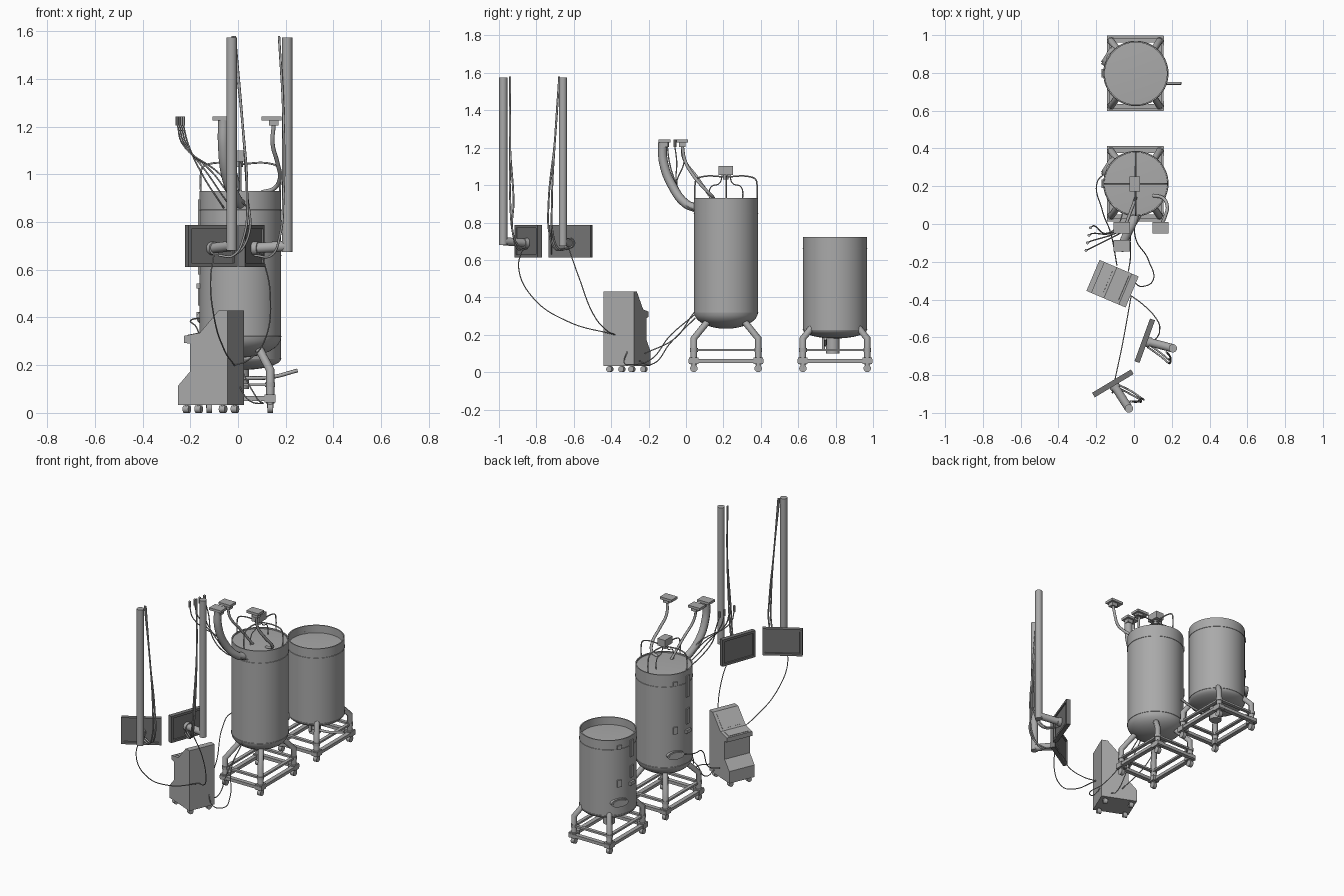
import bpy, bmesh, math
from mathutils import Vector, Matrix

if "Cube" in bpy.data.objects:
    bpy.data.objects.remove(bpy.data.objects["Cube"])


def material(name, v):
    m = bpy.data.materials.new(name)
    m.diffuse_color = (v, v, v, 1)
    m.use_nodes = True
    m.node_tree.nodes["Principled BSDF"].inputs["Base Color"].default_value = m.diffuse_color
    return m


GREY = material("mid_grey", .40)
DARK = material("dark_grey", .17)


def link(name, data, mat=None):
    data.materials.append(mat or GREY)
    ob = bpy.data.objects.new(name, data)
    bpy.context.collection.objects.link(ob)
    return ob


def add_mesh(name, bm, mat=None):
    bmesh.ops.recalc_face_normals(bm, faces=bm.faces)
    me = bpy.data.meshes.new(name)
    bm.to_mesh(me)
    bm.free()
    return link(name, me, mat)


def box(name, loc, size, rot=0.0, inset=0.0, mat=None):
    bm = bmesh.new()
    bmesh.ops.create_cube(bm, size=1)
    bmesh.ops.scale(bm, vec=size, verts=bm.verts)
    if inset:  # recessed panel on both broad faces
        faces = [f for f in bm.faces if abs(f.normal.y) > 0.9]
        bmesh.ops.inset_individual(bm, faces=faces, thickness=inset, depth=0)
        bmesh.ops.inset_individual(bm, faces=faces, thickness=0.002, depth=-0.007)
    ob = add_mesh(name, bm, mat)
    ob.matrix_world = Matrix.Translation(loc) @ Matrix.Rotation(rot, 4, 'Z')
    return ob


def rod(name, a, b, r, n=16, squash=1.0):
    a, b = Vector(a), Vector(b)
    bm = bmesh.new()
    bmesh.ops.create_cone(bm, cap_ends=True, segments=n, radius1=r, radius2=r,
                          depth=(b - a).length)
    bmesh.ops.scale(bm, vec=(1, squash, 1), verts=bm.verts)
    ob = add_mesh(name, bm)
    ob.matrix_world = Matrix.Translation((a + b) / 2) @ \
        (b - a).to_track_quat('Z', 'Y').to_matrix().to_4x4()
    return ob


def hose(name, pts, r, kind='AUTO'):
    cu = bpy.data.curves.new(name, 'CURVE')
    cu.dimensions = '3D'
    cu.bevel_depth, cu.bevel_resolution = r, 2
    cu.resolution_u, cu.use_fill_caps = 10, True
    sp = cu.splines.new('BEZIER')
    sp.bezier_points.add(len(pts) - 1)
    for bp, p in zip(sp.bezier_points, pts):
        bp.co = p
        bp.handle_left_type = bp.handle_right_type = kind
    return link(name, cu)


def lathe(name, profile, loc, n=64):
    bm = bmesh.new()
    vs = [bm.verts.new((r, 0, z)) for r, z in profile]
    es = [bm.edges.new(p) for p in zip(vs, vs[1:])]
    bmesh.ops.spin(bm, geom=vs + es, cent=(0, 0, 0), axis=(0, 0, 1),
                   angle=2 * math.pi, steps=n)
    bmesh.ops.remove_doubles(bm, verts=bm.verts, dist=1e-5)
    ob = add_mesh(name, bm)
    ob.location = loc
    return ob


CX, R = 0.01, 0.171


def tank(tag, cy, bottom, side, band, top, recess):
    # Shell with dished bottom, seam ridges and recessed lid
    prof = [(0, bottom)]
    for i in range(1, 8):
        a = i / 8 * math.pi / 2
        prof.append((R * math.sin(a), side - (side - bottom) * math.cos(a)))
    for z in (side, band):
        prof += [(R, z - .002), (R + .002, z - .001), (R + .002, z + .001), (R, z + .002)]
    prof += [(R, top), (R - .007, top), (R - .007, top - recess), (0, top - recess + .008)]
    lathe(tag + "_tank_shell", prof, (CX, cy, 0))

    # Side fittings: sight windows, latch, junction boxes and hatch
    h = (top - bottom) / 0.7
    def on_side(deg, f, out=0.0):
        a = math.radians(deg)
        return Vector((CX + (R + out) * math.cos(a), cy + (R + out) * math.sin(a),
                       bottom + 0.7 * h * f))
    for i, (f, s) in enumerate(((.85, .14), (.57, .10))):
        box(f"{tag}_sight_window_{i}", on_side(180, f), (.014, .03, s * h))
    box(tag + "_latch", on_side(180, .43, .002), (.02, .045, .022))
    for i, (f, s) in enumerate(((.91, .025), (.47, .045))):
        box(f"{tag}_side_box_{i}", on_side(148, f), (.016, .028, s), math.radians(148))
    rod(tag + "_hatch", on_side(148, .24, -.02), on_side(148, .24, .012), .055, 32, .5)
    rod(tag + "_hatch_lid", on_side(148, .24, .01), on_side(148, .24, .018), .045, 32, .5)

    # Wheeled frame
    for s in (-1, 1):
        box(f"{tag}_lower_side_rail", (CX - .003 + s * .136, cy, .06), (.028, .40, .020))
        box(f"{tag}_lower_end_rail", (CX - .003, cy + s * .186, .06), (.30, .028, .020))
        box(f"{tag}_upper_side_rail", (CX - .003 + s * .127, cy, .118), (.022, .37, .012))
        box(f"{tag}_upper_end_rail", (CX - .003, cy + s * .174, .118), (.275, .022, .012))
        for t in (-1, 1):
            x, y = CX - .003 + s * .128, cy + t * .172
            hose(tag + "_leg", [(x, y, .04), (x, y, .18),
                                (CX + s * .075, cy + t * .095, .275)], .018, 'VECTOR')
            box(tag + "_corner_block", (x, y, .06), (.046, .05, .034))
            rod(tag + "_collar", (x, y, .108), (x, y, .128), .021)
            rod(tag + "_caster_stem", (x, y, .02), (x, y, .045), .013)
            rod(tag + "_caster_wheel", (x - .012, y, .02), (x + .012, y, .02), .02)


tank("tall", .214, .232, .32, .85, .93, .008)
tank("short", .797, .18, .227, .66, .722, .05)

# Outlet beneath the short tank
rod("outlet_body", (CX, .785, .10), (CX, .785, .2), .036, 24)
rod("drain_stub", (CX, .735, .125), (CX, .735, .2), .009)
hose("drain_pipe", [(.02, .745, .145), (.14, .745, .15), (.25, .745, .178)], .008)

# Sensor box and arched tubes above the tall tank
box("sensor_box", (.005, .212, 1.078), (.055, .078, .046))
rod("sensor_neck", (.005, .212, 1.03), (.005, .212, 1.06), .015)
for s in (-1, 1):
    for dx, dy in ((1, 0), (0, 1)):
        def p(r, z):
            return (CX + s * dx * r, .214 + s * dy * r, z)
        hose("arch_tube", [p(.166, .92), p(.166, 1.0), p(.158, 1.03), p(.13, 1.044), p(0, 1.044)], .004)
    hose("inner_tube", [(.005, .214 + s * .02, 1.06), (.005, .214 + s * .035, 1.01),
                        (.005, .214 + s * .08, .99), (.005, .214 + s * .09, .92)], .003)

# Overhead supply plates and hoses
for i, (x, y) in enumerate(((.14, -.02), (-.065, -.02), (-.065, -.115))):
    box(f"supply_plate_{i}", (x, y, 1.235), (.085, .062, .016))
    box(f"supply_socket_{i}", (x + .01, y, 1.217), (.04, .035, .026))
hose("main_hose", [(-.06, -.125, 1.23), (-.06, -.12, 1.12), (-.045, -.07, .99),
                   (-.01, 0, .90), (.01, .06, .875)], .024)
hose("second_hose", [(-.06, -.02, 1.22), (-.05, -.015, 1.15), (-.02, .06, 1.04), (.01, .14, .925)], .008)
hose("third_hose", [(.15, -.02, 1.21), (.145, -.005, 1.13), (.165, .04, 1.05),
                    (.175, .10, .98), (.15, .14, .94), (.10, .15, .925)], .009)
for i in range(4):
    x, y = -.23 - .008 * i, -.02 - .04 * i
    rod("cable_plug", (x, y, 1.205), (x, y, 1.243), .008, 10)
    hose("supply_cable", [(x, y, 1.21), (x + .02, y + .01, 1.13), (-.15 + .025 * i, -.05, 1.0),
                          (-.08 + .03 * i, .0, .89), (-.06 + .035 * i, .06, .86)], .0035)

# Control cart: side profile extruded across its width
prof = [(0, .034), (0, .113), (.054, .172), (.054, .29), (.027, .294), (.027, .323),
        (.10, .336), (.186, .43), (.225, .43), (.225, .034)]
bm = bmesh.new()
f = bm.faces.new([bm.verts.new((u, 0, z)) for u, z in prof])
ext = bmesh.ops.extrude_face_region(bm, geom=[f])
bmesh.ops.translate(bm, vec=(0, .178, 0),
                    verts=[v for v in ext['geom'] if isinstance(v, bmesh.types.BMVert)])
cart = add_mesh("control_cart", bm)
M = Matrix.Translation((-.252, -.354, 0)) @ Matrix.Rotation(math.radians(-23), 4, 'Z')
cart.matrix_world = M
box("cart_screen", (0, 0, 0), (.10, .14, .004)).matrix_world = M @ Matrix.Translation((.143, .089, .383)) \
    @ Matrix.Rotation(-math.atan2(.094, .086), 4, 'Y')
box("cart_keyboard", (0, 0, 0), (.05, .14, .006)).matrix_world = \
    M @ Matrix.Translation((.062, .089, .329)) @ Matrix.Rotation(-.18, 4, 'Y')
for u in (.03, .195):
    for w in (.025, .153):
        rod("cart_caster", M @ Vector((u - .013, w, .016)), M @ Vector((u + .013, w, .016)), .016)
        rod("cart_caster_stem", M @ Vector((u, w, .016)), M @ Vector((u, w, .04)), .008)


def monitor(tag, c, deg, pole, low):
    # Framed screen, support arm and ceiling pole; local -y is the rear
    rot = math.radians(deg)
    box(tag + "_monitor", (*c, .70), (.24, .028, .175), rot, .022, DARK)
    rod(tag + "_pole", (*pole, low), (*pole, 1.575), .022, 24)
    back = Vector((math.sin(rot), -math.cos(rot), 0))
    hub = Vector((*c, .69))
    rod(tag + "_mount", hub, hub + back * .03, .028, 24)
    rod(tag + "_arm", hub + back * .01, (*pole, .70), .022, 24)


monitor("front", (-.112, -.844), 31, (-.027, -.977), .68)
monitor("side", (.057, -.618), 70, (.206, -.658), .675)
for k in (0, .018):
    hose("front_pole_cable", [(-.022 + k / 2, -.94, 1.58), (.02, -.94, 1.2), (.038, -.94 + k, .92),
                              (.025 + k, -.925, .74), (-.02, -.90 + k, .66), (-.08, -.87 + k, .66)], .005)
    hose("side_pole_cable", [(.172, -.678, 1.58), (.19, -.70, 1.25), (.19, -.735 + k, .90),
                             (.175, -.73 + k, .74), (.14, -.70 + k, .66), (.07, -.65 + k, .66)], .005)

# Floor-level cables from the monitors to the cart and on to the tall tank
hose("front_monitor_cable", [(-.10, -.87, .67), (-.115, -.895, .56), (-.10, -.82, .40),
                             (-.06, -.63, .27), (-.015, -.38, .20)], .003)
hose("side_monitor_cable", [(.10, -.63, .67), (.135, -.57, .50), (.11, -.49, .30),
                            (.04, -.42, .22), (-.015, -.38, .20)], .003)
hose("looped_tank_cable", [(0, -.31, .12), (.05, -.33, .05), (.10, -.30, .04),
                           (.08, -.20, .06), (.01, -.08, .20), (0, .05, .31)], .003)
hose("direct_tank_cable", [(-.03, -.25, .06), (-.02, -.19, .04), (-.02, -.08, .16), (-.01, .05, .29)], .003)
hose("hatch_cable", [(-.14, .28, .40), (-.195, .22, .39), (-.17, .08, .35),
                     (-.12, -.06, .18), (-.09, -.22, .10)], .003)

# Smooth the round parts, keep edges sharp
bpy.ops.object.select_all(action='DESELECT')
for ob in bpy.context.scene.objects:
    if ob.type == 'MESH':
        ob.select_set(True)
        bpy.context.view_layer.objects.active = ob
bpy.ops.object.shade_smooth_by_angle(angle=math.radians(35))
